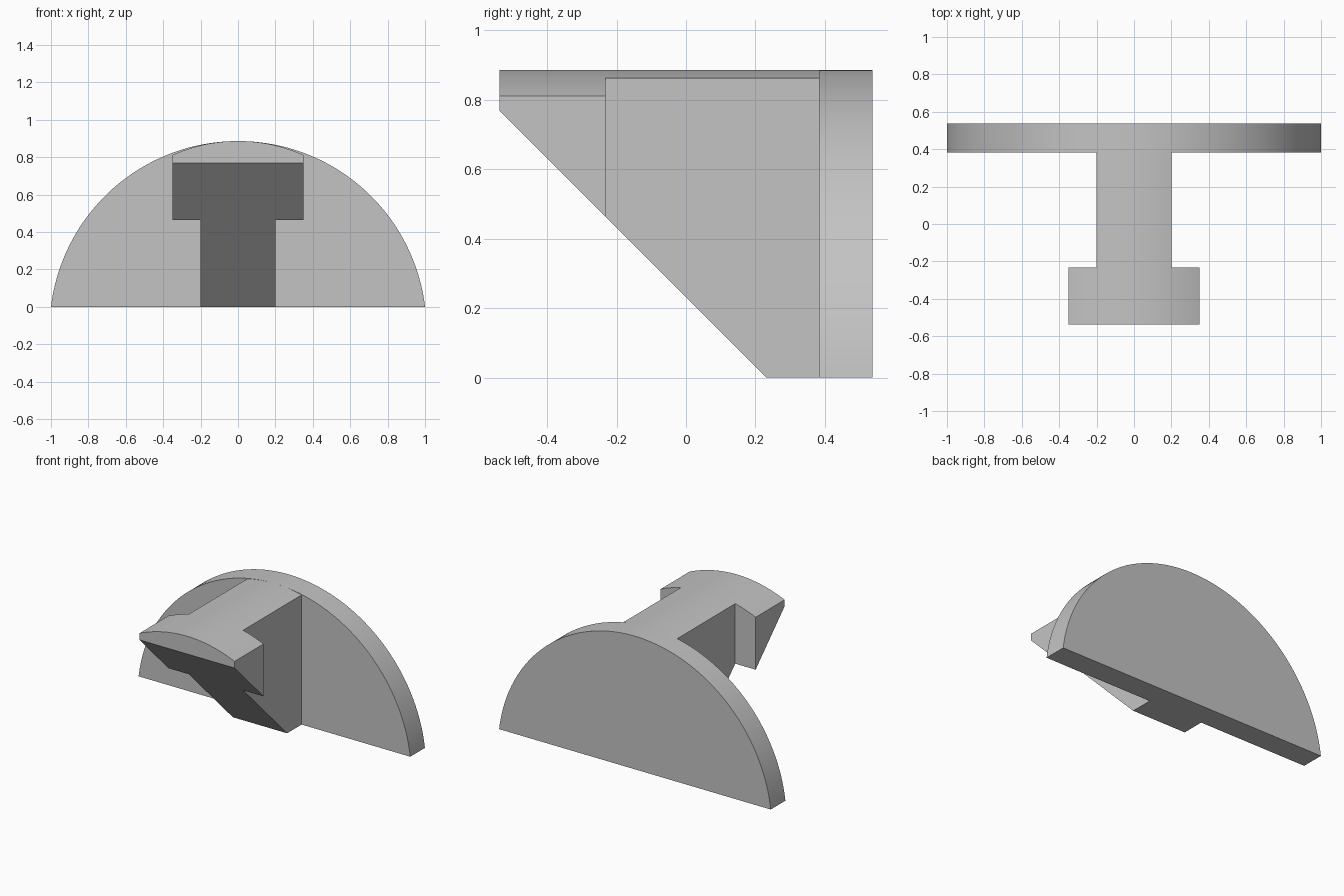
import bpy, bmesh, math
from mathutils import Vector

if "Cube" in bpy.data.objects:
    bpy.data.objects.remove(bpy.data.objects["Cube"])

TOP, BACK, PLATE_FRONT, HEAD_BACK = 0.886, 0.537, 0.383, -0.232
STEM_HALF, HEAD_HALF = 0.2, 0.35

grey = bpy.data.materials.new("plain_grey")
grey.use_nodes = True
colour = (0.55, 0.55, 0.55, 1)
grey.diffuse_color = colour
grey.node_tree.nodes["Principled BSDF"].inputs["Base Color"].default_value = colour


def add_object(name, bm):
    bmesh.ops.recalc_face_normals(bm, faces=bm.faces)
    mesh = bpy.data.meshes.new(name)
    bm.to_mesh(mesh)
    bm.free()
    mesh.materials.append(grey)
    obj = bpy.data.objects.new(name, mesh)
    bpy.context.collection.objects.link(obj)
    return obj


def select_only(obj):
    bpy.ops.object.select_all(action='DESELECT')
    obj.select_set(True)
    bpy.context.view_layer.objects.active = obj


def arched_prism(half_width, radius, y0, y1, steps):
    """Flat-bottomed profile with a circular top, extruded along y."""
    bm = bmesh.new()
    centre = TOP - radius
    limit = math.asin(half_width / radius)
    angles = [limit * (2 * i / steps - 1) for i in range(steps + 1)]
    points = [(radius * math.sin(a), y0, centre + radius * math.cos(a)) for a in angles]
    if points[0][2] > 0.01:
        points = [(-half_width, y0, 0)] + points + [(half_width, y0, 0)]
    face = bm.faces.new([bm.verts.new(p) for p in points])
    side = bmesh.ops.extrude_face_region(bm, geom=[face])["geom"]
    bmesh.ops.translate(bm, vec=(0, y1 - y0, 0),
                        verts=[v for v in side if isinstance(v, bmesh.types.BMVert)])
    return bm


# Back plate: circular segment one unit either side of the middle
plate_radius = (1 + TOP * TOP) / (2 * TOP)
back_plate = add_object("back_plate", arched_prism(1, plate_radius, PLATE_FRONT, BACK, 96))

# Bracket: arched beam with its underside sliced at 45 degrees
bm = arched_prism(HEAD_HALF, 0.86, -BACK, PLATE_FRONT, 32)
cut = bmesh.ops.bisect_plane(bm, geom=bm.verts[:] + bm.edges[:] + bm.faces[:],
                             plane_co=Vector((0, 0.231, 0)), plane_no=Vector((0, -1, -1)),
                             clear_outer=True)
bmesh.ops.holes_fill(bm, edges=[e for e in bm.edges if e.is_boundary])
bracket = add_object("bracket", bm)

# Side notches narrow the beam to a stem behind its wider head
for sign in (-1, 1):
    bm = bmesh.new()
    bmesh.ops.create_cube(bm, size=1)
    bmesh.ops.scale(bm, vec=(1, 1, 3), verts=bm.verts)
    bmesh.ops.translate(bm, vec=(sign * (STEM_HALF + 0.5), HEAD_BACK + 0.5, 0), verts=bm.verts)
    cutter = add_object("notch_cutter", bm)
    cutter.hide_render = True
    notch = bracket.modifiers.new("notch", 'BOOLEAN')
    notch.operation = 'DIFFERENCE'
    notch.solver = 'EXACT'
    notch.object = cutter
    select_only(bracket)
    bpy.ops.object.modifier_apply(modifier=notch.name)
    bpy.data.objects.remove(cutter)

# Smooth arches, crisp corners
for obj in (back_plate, bracket):
    select_only(obj)
    bpy.ops.object.shade_smooth_by_angle(angle=math.radians(20))
